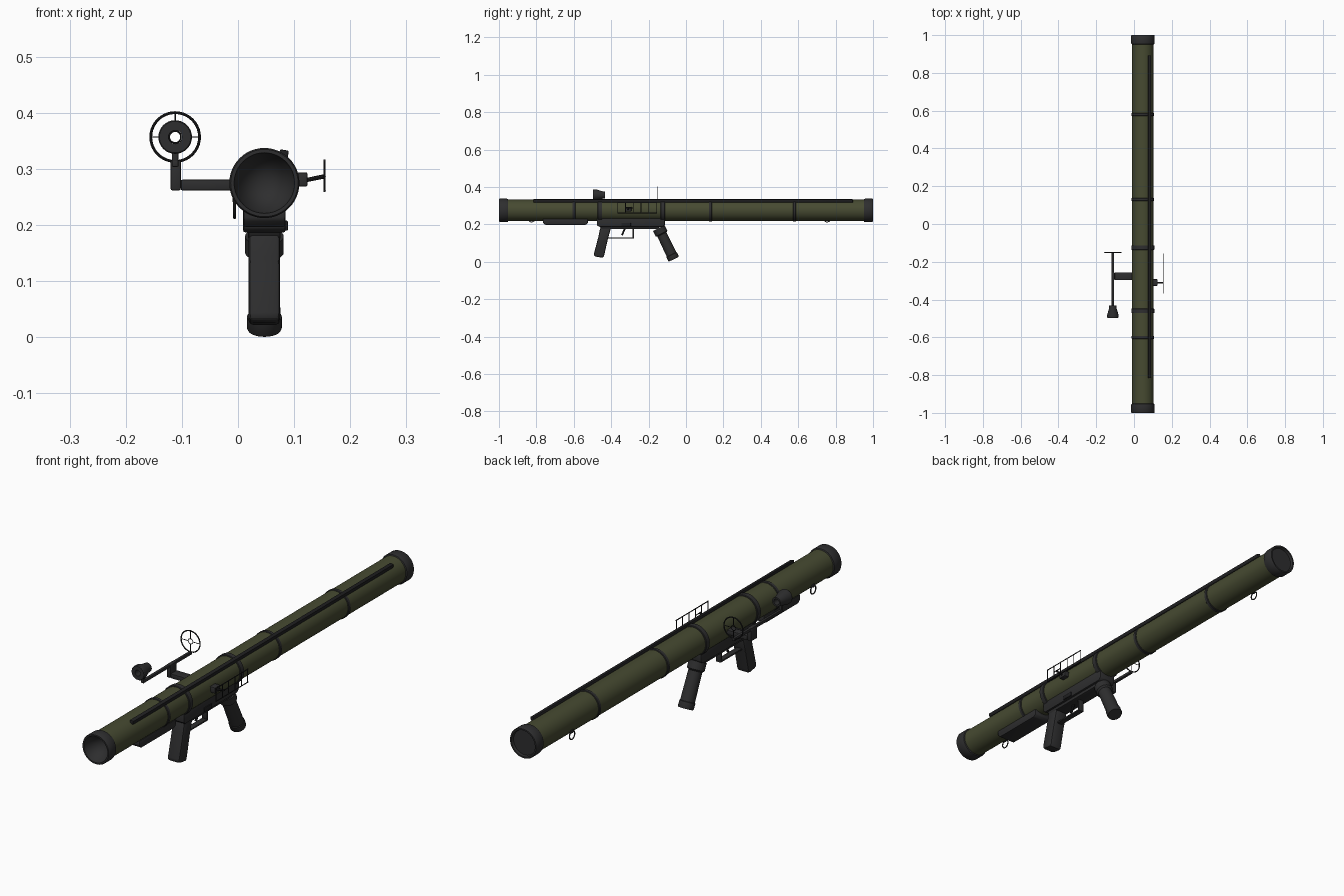
import bpy, bmesh, math
from mathutils import Vector, Matrix

if "Cube" in bpy.data.objects:
    bpy.data.objects.remove(bpy.data.objects["Cube"])

CX, CZ = 0.047, 0.275          # tube axis
Y = Vector((0, 1, 0))


def material(name, rgb):
    m = bpy.data.materials.new(name)
    m.diffuse_color = (*rgb, 1)
    m.use_nodes = True
    m.node_tree.nodes["Principled BSDF"].inputs["Base Color"].default_value = m.diffuse_color
    return m


OLIVE = material("olive green", (0.062, 0.069, 0.031))
DARK = material("dark grey", (0.027, 0.027, 0.028))
BLACK = material("black metal", (0.014, 0.014, 0.015))


def finish(bm, name, mat):
    bmesh.ops.recalc_face_normals(bm, faces=bm.faces)
    me = bpy.data.meshes.new(name)
    bm.to_mesh(me)
    bm.free()
    me.materials.append(mat)
    for p in me.polygons:
        p.use_smooth = True
    me.set_sharp_from_angle(angle=math.radians(32))
    ob = bpy.data.objects.new(name, me)
    bpy.context.collection.objects.link(ob)
    return ob


def lathe(name, pts, mat, origin=(CX, 0, CZ), axis=Y, seg=48, closed=False):
    """Revolve (distance, radius) points around an axis."""
    bm = bmesh.new()
    rot = Vector(axis).to_track_quat('Z', 'Y')
    o = Vector(origin)
    rings = []
    for t, r in pts:
        rings.append([bm.verts.new(o + rot @ Vector((r * math.cos(a), r * math.sin(a), t)))
                      for a in (2 * math.pi * i / seg for i in range(seg))])
    pairs = list(zip(rings, rings[1:]))
    if closed:
        pairs.append((rings[-1], rings[0]))
    for a, b in pairs:
        for i in range(seg):
            j = (i + 1) % seg
            bm.faces.new((a[i], a[j], b[j], b[i]))
    bmesh.ops.remove_doubles(bm, verts=bm.verts, dist=1e-6)
    return finish(bm, name, mat)


def rod(name, p, q, r, mat, seg=10):
    p, q = Vector(p), Vector(q)
    d = (q - p).length
    return lathe(name, [(0, 0), (0, r), (d, r), (d, 0)], mat, p, q - p, seg)


def box(name, lo, hi, mat, bevel=0.003, turn=0):
    """Bevelled box between two corners, optionally turned about its y axis."""
    lo, hi = Vector(lo), Vector(hi)
    bm = bmesh.new()
    bmesh.ops.create_cube(bm, size=1)
    bmesh.ops.scale(bm, vec=hi - lo, verts=bm.verts)
    if bevel:
        bmesh.ops.bevel(bm, geom=bm.edges[:], offset=bevel, segments=2, profile=0.5, affect='EDGES')
    bmesh.ops.rotate(bm, matrix=Matrix.Rotation(turn, 3, 'Y'), verts=bm.verts)
    bmesh.ops.translate(bm, vec=(lo + hi) / 2, verts=bm.verts)
    return finish(bm, name, mat)


def slab(name, pts, width, mat, bevel):
    """Extrude a side profile of (y, z) points across the tube centre plane."""
    bm = bmesh.new()
    f = bm.faces.new([bm.verts.new((CX - width / 2, y, z)) for y, z in pts])
    ext = bmesh.ops.extrude_face_region(bm, geom=[f])
    bmesh.ops.translate(bm, vec=(width, 0, 0),
                        verts=[v for v in ext['geom'] if isinstance(v, bmesh.types.BMVert)])
    bmesh.ops.bevel(bm, geom=bm.edges[:], offset=bevel, segments=2, profile=0.5, affect='EDGES')
    return finish(bm, name, mat)


def torus(name, c, R, r, mat, axis=Y, seg=40):
    pts = [(r * math.sin(a), R + r * math.cos(a)) for a in (2 * math.pi * i / 8 for i in range(8))]
    return lathe(name, pts, mat, c, axis, seg, closed=True)


# launch tube and its end caps
lathe("launch_tube", [(-0.97, 0.057), (0.97, 0.057)], OLIVE)
lathe("front_cap", [(-0.95, 0.056), (-0.953, 0.061), (-0.958, 0.0625), (-0.996, 0.0625), (-1, 0.06),
                    (-1, 0.054), (-0.985, 0.051), (-0.91, 0)], DARK)
lathe("rear_cap", [(0.95, 0.056), (0.953, 0.061), (0.958, 0.0625), (0.996, 0.0625), (1, 0.06),
                   (1, 0.054), (0.99, 0.051), (0.99, 0)], DARK)

# bands around the tube
for i, (y, h, r) in enumerate([(-0.6, 0.008, 0.060), (-0.46, 0.012, 0.0615), (-0.125, 0.012, 0.0615),
                               (0.13, 0.008, 0.060), (0.58, 0.008, 0.060)]):
    lathe(f"tube_band_{i + 1}", [(y - h, 0.056), (y - h, r - 0.002), (y - h + 0.002, r), (y + h - 0.002, r),
                                 (y + h, r - 0.002), (y + h, 0.056)], DARK)

# long rail on the upper right
box("top_rail", (0.0735, -0.815, 0.318), (0.0895, 0.892, 0.334), BLACK, 0.002, math.radians(10))

# sling loops low on the left side
for name, y in (("front", -0.825), ("rear", 0.755)):
    torus(name + "_sling_loop", (-0.006, y, 0.230), 0.017, 0.0025, DARK, (1, 0, 0), 24)
    box(name + "_sling_mount", (-0.010, y - 0.008, 0.240), (0.012, y + 0.008, 0.253), DARK)

# box under the tube
slab("battery_box", [(-0.765, 0.23), (-0.765, 0.21), (-0.752, 0.197), (-0.537, 0.197),
                     (-0.525, 0.206), (-0.525, 0.23)], 0.075, DARK, 0.004)

# grip housing
slab("grip_housing_upper", [(-0.476, 0.235), (-0.476, 0.195), (-0.465, 0.187), (-0.125, 0.187),
                            (-0.113, 0.197), (-0.113, 0.235)], 0.076, DARK, 0.004)
slab("grip_housing_lower", [(-0.468, 0.2), (-0.452, 0.174), (-0.15, 0.174), (-0.13, 0.2)], 0.058, DARK, 0.004)
box("side_button", (0.078, -0.345, 0.190), (0.089, -0.295, 0.208), BLACK, 0.002)

# pistol grip
slab("pistol_grip", [(-0.458, 0.185), (-0.468, 0.135), (-0.494, 0.037), (-0.487, 0.028), (-0.443, 0.021),
                     (-0.438, 0.032), (-0.418, 0.12), (-0.400, 0.185)], 0.056, DARK, 0.008)

# trigger and guard
box("guard_bottom", (CX - 0.012, -0.432, 0.124), (CX + 0.012, -0.278, 0.131), DARK, 0.002)
box("guard_front", (CX - 0.012, -0.286, 0.124), (CX + 0.012, -0.278, 0.182), DARK, 0.002)
rod("trigger", (CX, -0.325, 0.18), (CX, -0.343, 0.142), 0.005, BLACK)

# slanted foregrip with collar and end cap
top, end = Vector((CX, -0.145, 0.180)), Vector((CX, -0.065, 0.0135))
L = (end - top).length
lathe("foregrip", [(0, 0), (0, 0.0345), (0.032, 0.0345), (0.038, 0.027), (L - 0.028, 0.0285),
                   (L - 0.026, 0.031), (L - 0.004, 0.031), (L, 0.029), (L, 0)], DARK, top, end - top, 32)

# sight bracket on the left
SX, SZ = -0.112, 0.357
box("sight_arm", (-0.102, -0.297, 0.262), (0.0, -0.256, 0.281), DARK)
box("sight_post", (-0.120, -0.297, 0.262), (-0.102, -0.256, 0.316), DARK)
box("sight_bar", (SX - 0.006, -0.468, 0.304), (SX + 0.006, -0.148, 0.316), DARK, 0.002)
box("eyepiece_stem", (SX - 0.006, -0.468, 0.304), (SX + 0.006, -0.456, 0.340), DARK, 0.002)
lathe("eyepiece", [(-0.497, 0.012), (-0.497, 0.028), (-0.494, 0.030), (-0.48, 0.030), (-0.447, 0.020),
                   (-0.432, 0.019), (-0.432, 0.012)], DARK, (SX, 0, SZ), Y, 32, closed=True)

# ring sight with cross wires
RY = -0.151
torus("sight_ring", (SX, RY, SZ), 0.0435, 0.0025, BLACK)
torus("sight_inner_ring", (SX, RY, SZ), 0.0105, 0.0014, BLACK, seg=24)
for i in range(4):
    d = Vector((math.cos(i * math.pi / 2), 0, math.sin(i * math.pi / 2)))
    c = Vector((SX, RY, SZ))
    rod(f"cross_wire_{i + 1}", c + d * 0.0105, c + d * 0.0435, 0.0013, BLACK, 6)

# antenna grid on the right
AX = 0.1545
box("antenna_mount", (0.098, -0.327, 0.269), (0.124, -0.292, 0.294), DARK)
rod("antenna_arm", (0.12, -0.31, 0.280), (AX, -0.31, 0.287), 0.004, BLACK)
for i, z in enumerate((0.261, 0.315)):
    rod(f"antenna_rail_{i + 1}", (AX, -0.367, z), (AX, -0.155, z), 0.002, BLACK, 8)
for i in range(6):
    y = -0.365 + i * 0.0416
    rod(f"antenna_bar_{i + 1}", (AX, y, 0.259), (AX, y, 0.317), 0.0018, BLACK, 8)
rod("antenna_cross_bar", (AX, -0.3234, 0.287), (AX, -0.2818, 0.287), 0.002, BLACK, 8)
